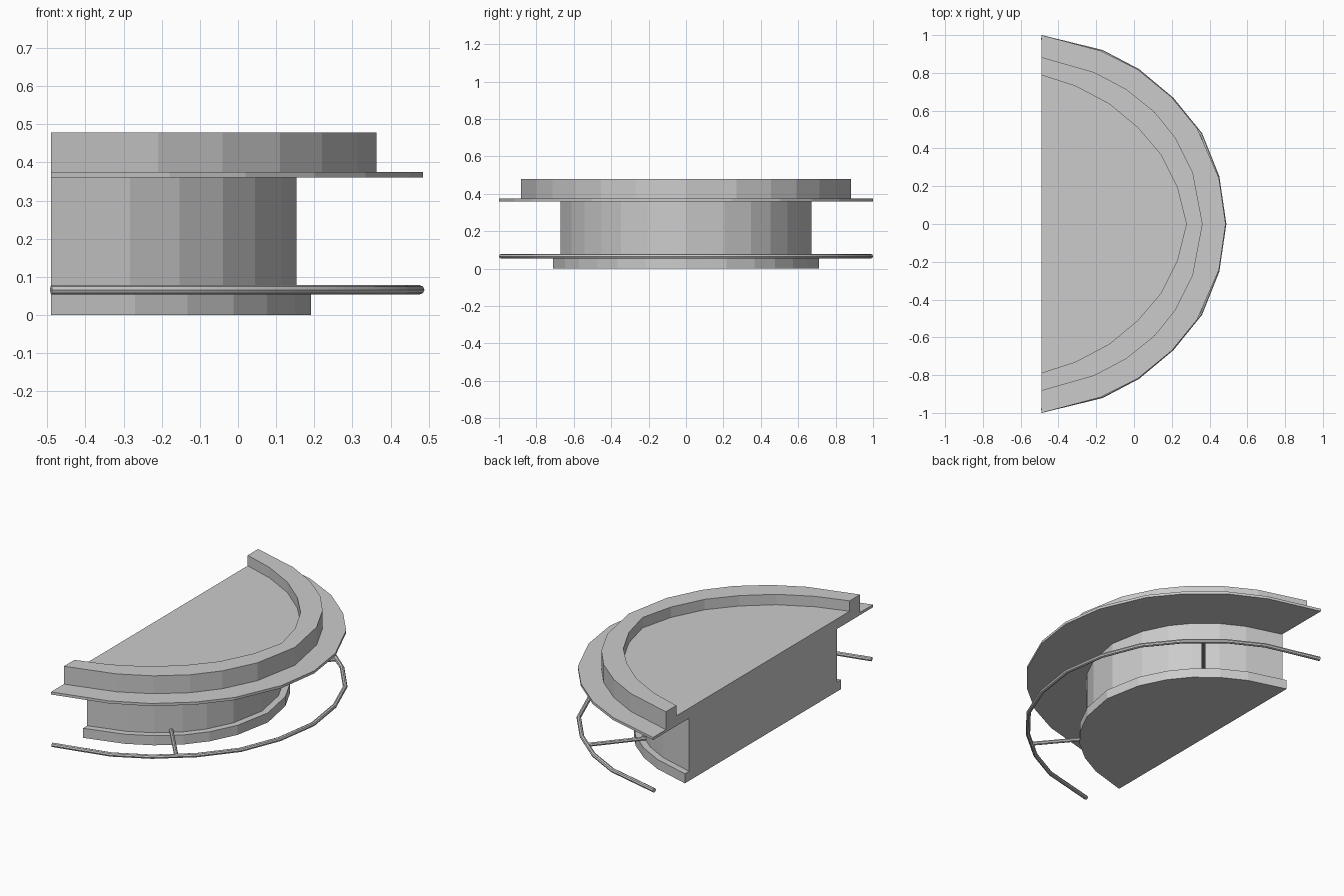
import bpy, bmesh
from mathutils import Vector

if "Cube" in bpy.data.objects:
    bpy.data.objects.remove(bpy.data.objects["Cube"])

BACK = -0.49      # flat cut side
CX = -0.515       # centre of the arcs

# half outlines in plan, from the flat side to the nose
SLAB = [(BACK, 1.0), (-0.18, 0.918), (0.02, 0.818), (0.20, 0.67),
        (0.335, 0.505), (0.45, 0.243), (0.485, 0)]
RIM_OUT = [(BACK, 0.883), (-0.21, 0.803), (-0.04, 0.713), (0.11, 0.592),
           (0.22, 0.455), (0.312, 0.27), (0.363, 0)]
RIM_IN = [(BACK, 0.788), (-0.31, 0.73), (-0.13, 0.635), (0.02, 0.51),
          (0.14, 0.37), (0.23, 0.19), (0.277, 0)]
RAIL = [(BACK, 0.988), (-0.17, 0.91), (0.02, 0.81), (0.20, 0.66),
        (0.35, 0.475), (0.44, 0.25), (0.477, 0)]


def full(half):
    """Mirror a half outline across y = 0."""
    return half + [(x, -y) for x, y in reversed(half[:-1])]


def scaled(half, r):
    """Shrink a half outline about the arc centre, keeping the cut plane."""
    k = r / half[0][1]
    return [(BACK, r)] + [(CX + (x - CX) * k, y * k) for x, y in half[1:]]


def prism(name, outline, z0, z1):
    bm = bmesh.new()
    face = bm.faces.new([bm.verts.new((x, y, z0)) for x, y in outline])
    ext = bmesh.ops.extrude_face_region(bm, geom=[face])
    moved = [v for v in ext["geom"] if isinstance(v, bmesh.types.BMVert)]
    bmesh.ops.translate(bm, verts=moved, vec=(0, 0, z1 - z0))
    bmesh.ops.recalc_face_normals(bm, faces=bm.faces)
    me = bpy.data.meshes.new(name)
    bm.to_mesh(me)
    bm.free()
    ob = bpy.data.objects.new(name, me)
    bpy.context.collection.objects.link(ob)
    return ob


def tube(name, points, radius):
    cu = bpy.data.curves.new(name, 'CURVE')
    cu.dimensions = '3D'
    cu.bevel_depth = radius
    cu.bevel_resolution = 2
    cu.use_fill_caps = True
    sp = cu.splines.new('POLY')
    sp.points.add(len(points) - 1)
    for p, co in zip(sp.points, points):
        p.co = (*co, 1)
    ob = bpy.data.objects.new(name, cu)
    bpy.context.collection.objects.link(ob)
    # turn into a mesh
    bpy.ops.object.select_all(action='DESELECT')
    ob.select_set(True)
    bpy.context.view_layer.objects.active = ob
    bpy.ops.object.convert(target='MESH')
    bpy.ops.object.shade_smooth_by_angle()


# plinth and counter body
prism("base_plinth", full(scaled(RIM_OUT, 0.71)), 0, 0.055)
prism("counter_body", full(scaled(RIM_OUT, 0.672)), 0.055, 0.36)

# overhanging ledge, raised rim and inner top
prism("ledge", full(SLAB), 0.36, 0.375)
prism("raised_rim", full(RIM_OUT) + full(RIM_IN)[::-1], 0.375, 0.478)
prism("counter_top", full(RIM_IN), 0.375, 0.418)

# foot rail and its two brackets
RAIL_Z = 0.066
tube("foot_rail", [(x, y, RAIL_Z) for x, y in full(RAIL)], 0.012)
for side, tag in ((-1, "front"), (1, "rear")):
    tube(f"rail_bracket_{tag}",
         [(-0.09, side * 0.48, RAIL_Z), (0.115, side * 0.725, RAIL_Z)], 0.011)
